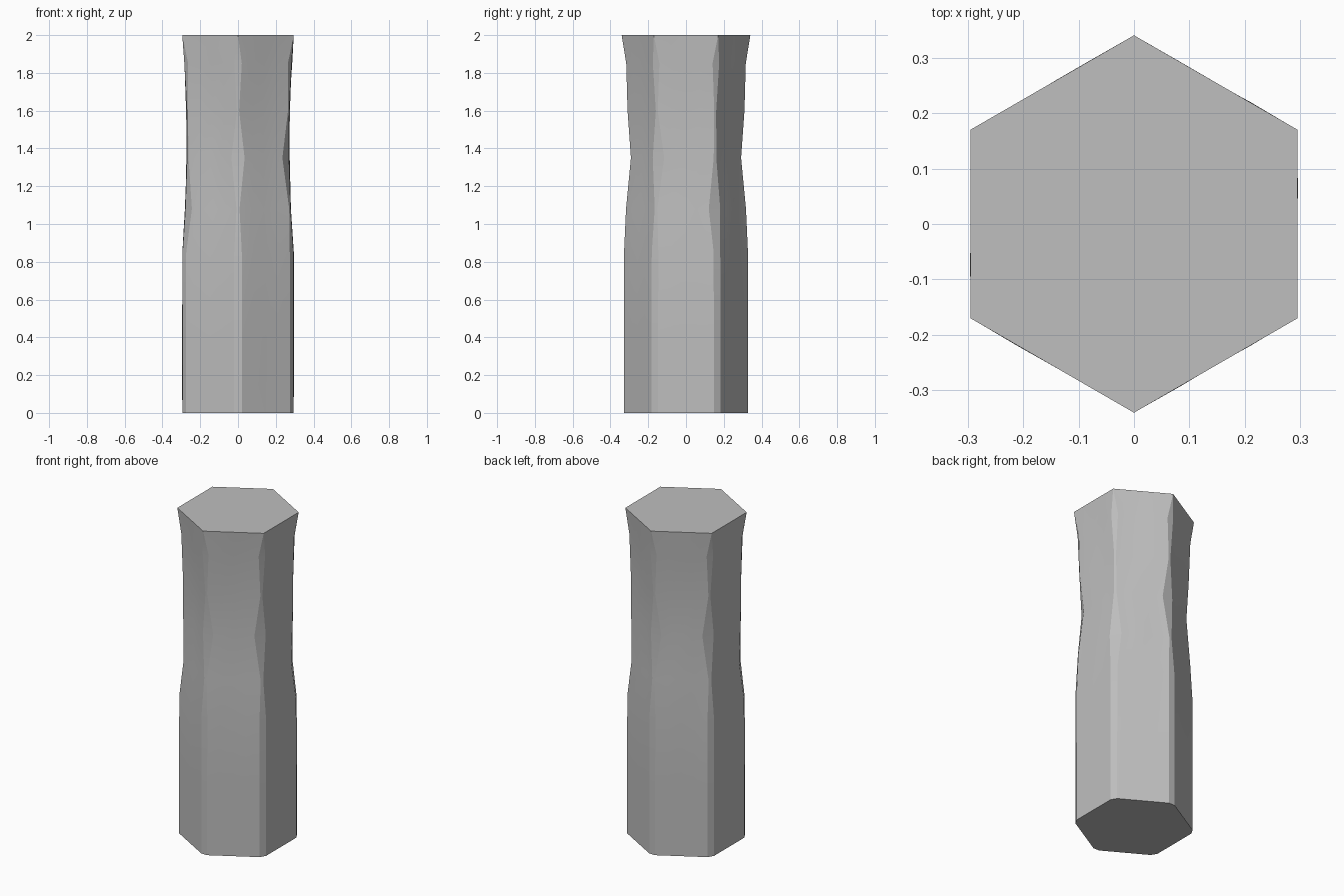
import bpy, bmesh, math, random
from mathutils import Vector

random.seed(4)
cube = bpy.data.objects.get("Cube")
if cube:
    bpy.data.objects.remove(cube, do_unlink=True)

stone = bpy.data.materials.new("stone grey")
stone.use_nodes = True
grey = (0.52, 0.52, 0.52, 1)
stone.diffuse_color = grey
stone.node_tree.nodes["Principled BSDF"].inputs["Base Color"].default_value = grey

# Rings: height, distance from axis to a flat side, corner cut, side roughness
RINGS = [(0, 0.295, 0.02, 0), (0.4, 0.295, 0.02, 0.001), (0.85, 0.294, 0.02, 0.002),
         (1.08, 0.279, 0.008, 0.004), (1.35, 0.27, 0.035, 0.004),
         (1.6, 0.271, 0.006, 0.004), (1.85, 0.284, 0.02, 0.003), (2, 0.295, 0, 0)]
LOW_CHIP = (2, 5)              # corners whose widest chip sits lower
STEPS = (0, 0.25, 0.5, 0.75, 1)


def corner(k, apothem):
    a = math.radians(60 * k - 90)
    r = apothem / math.cos(math.pi / 6)
    return Vector((r * math.cos(a), r * math.sin(a), 0))


def cut_at(k, i):
    if k in LOW_CHIP and i in (3, 4):
        i = 7 - i              # swap the two waist cuts
    return RINGS[i][2] / math.cos(math.pi / 6)


# Hexagonal column with chipped corners and gently uneven sides
bm = bmesh.new()
loops = []
for i, (z, apothem, cut, rough) in enumerate(RINGS):
    ring = []
    for k in range(6):
        a, b = corner(k, apothem), corner(k + 1, apothem)
        along = (b - a).normalized()
        outward = (a + b).normalized()
        a += along * cut_at(k, i)
        b -= along * cut_at((k + 1) % 6, i)
        for t in STEPS:
            p = a.lerp(b, t)
            if 0 < t < 1:
                p += outward * random.uniform(-rough, rough)
            ring.append(bm.verts.new((p.x, p.y, z)))
    loops.append(ring)

n = len(loops[0])
for low, high in zip(loops, loops[1:]):
    for j in range(n):
        m = (j + 1) % n
        bm.faces.new((low[j], low[m], high[m], high[j]))
bm.faces.new(loops[0][::-1])
bm.faces.new(loops[-1])
bmesh.ops.remove_doubles(bm, verts=bm.verts, dist=0.0001)
bmesh.ops.recalc_face_normals(bm, faces=bm.faces)

mesh = bpy.data.meshes.new("stone_column")
bm.to_mesh(mesh)
bm.free()
mesh.materials.append(stone)
column = bpy.data.objects.new("stone_column", mesh)
bpy.context.collection.objects.link(column)

# Smooth sides with crisp corner edges
bpy.ops.object.select_all(action='DESELECT')
column.select_set(True)
bpy.context.view_layer.objects.active = column
bpy.ops.object.shade_smooth_by_angle(angle=math.radians(24))
